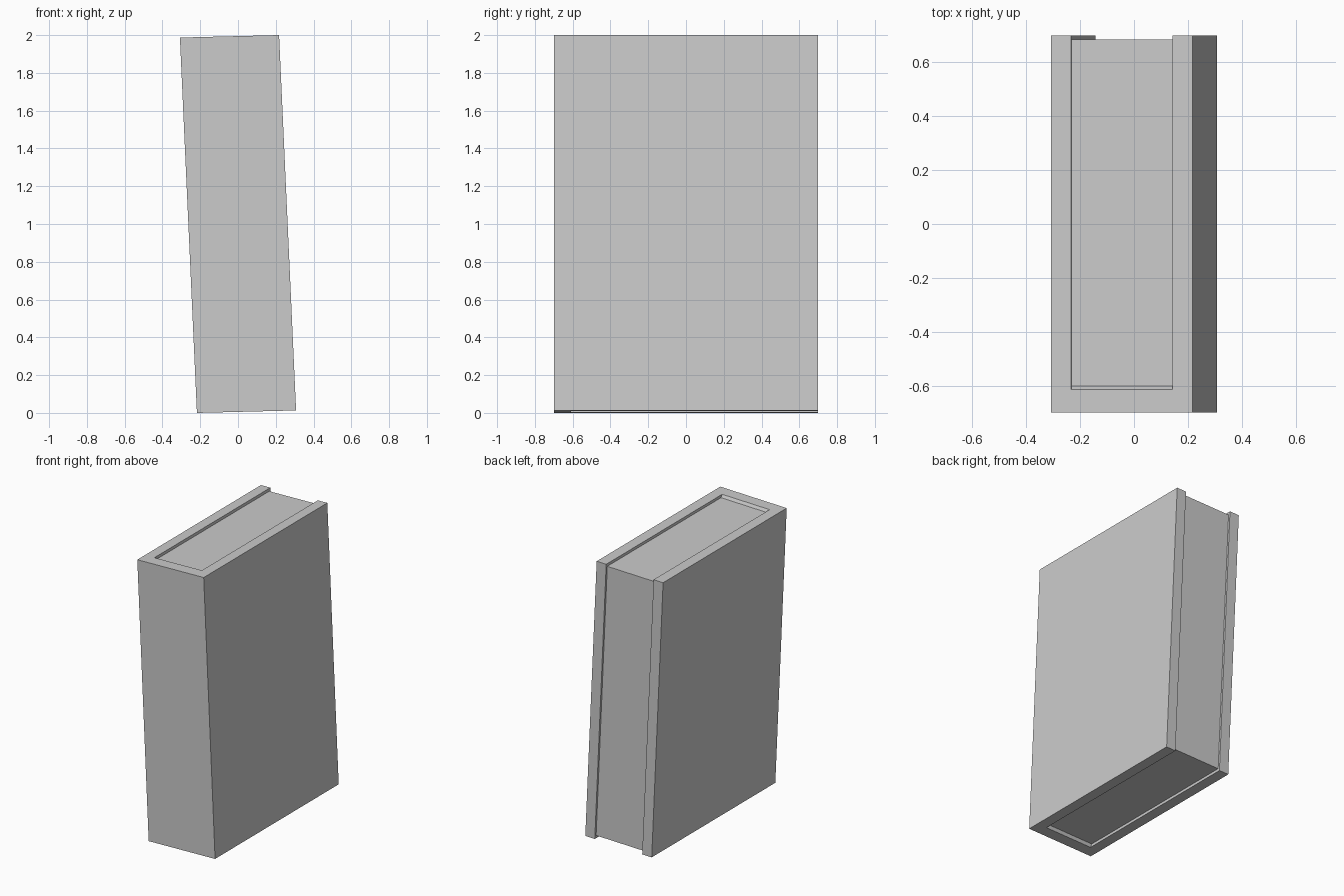
import bpy, bmesh
from mathutils import Matrix, Vector

cube = bpy.data.objects.get("Cube")
if cube:
    bpy.data.objects.remove(cube, do_unlink=True)

# Overall sizes before leaning
HALF_W, HALF_D, HEIGHT = 0.2625, 0.698, 1.987
BOARD, SPINE, RECESS = 0.075, 0.086, 0.02
INNER = HALF_W - BOARD
SPINE_IN = -HALF_D + SPINE
PAGE_FRONT = SPINE_IN + 0.012

# The whole book leans slightly to one side
LEAN = Matrix(((1, 0, -0.0453, 0.045),
               (0, 1, 0, 0),
               (0.025, 0, 1, 0.0065),
               (0, 0, 0, 1)))

grey = bpy.data.materials.new("plain_grey")
grey.use_nodes = True
colour = (0.6, 0.6, 0.6, 1)
grey.diffuse_color = colour
grey.node_tree.nodes["Principled BSDF"].inputs["Base Color"].default_value = colour


def prism(name, outline, direction):
    """Extrude a flat outline along a direction, then lean it."""
    bm = bmesh.new()
    face = bm.faces.new([bm.verts.new(p) for p in outline])
    made = bmesh.ops.extrude_face_region(bm, geom=[face])["geom"]
    verts = [v for v in made if isinstance(v, bmesh.types.BMVert)]
    bmesh.ops.translate(bm, verts=verts, vec=Vector(direction))
    bmesh.ops.recalc_face_normals(bm, faces=bm.faces)
    mesh = bpy.data.meshes.new(name)
    bm.to_mesh(mesh)
    bm.free()
    mesh.transform(LEAN)
    mesh.materials.append(grey)
    obj = bpy.data.objects.new(name, mesh)
    bpy.context.collection.objects.link(obj)
    return obj


# Cover: two boards joined by the spine
half = [(HALF_W, -HALF_D), (HALF_W, HALF_D), (INNER, HALF_D), (INNER, SPINE_IN)]
outline = half + [(-x, y) for x, y in reversed(half)]
prism("cover", [(x, y, 0) for x, y in outline], (0, 0, HEIGHT))

# Page block, set in from the cover edges
back = HALF_D - 0.014
pages = [(-INNER, PAGE_FRONT), (INNER, PAGE_FRONT), (INNER, back), (-INNER, back)]
prism("page_block", [(x, y, RECESS) for x, y in pages], (0, 0, HEIGHT - 2 * RECESS))

# Sloping binding strip between spine and pages
strip = [(SPINE_IN, 0), (PAGE_FRONT, RECESS),
         (PAGE_FRONT, HEIGHT - RECESS), (SPINE_IN, HEIGHT)]
prism("binding_strip", [(-INNER, y, z) for y, z in strip], (2 * INNER, 0, 0))
